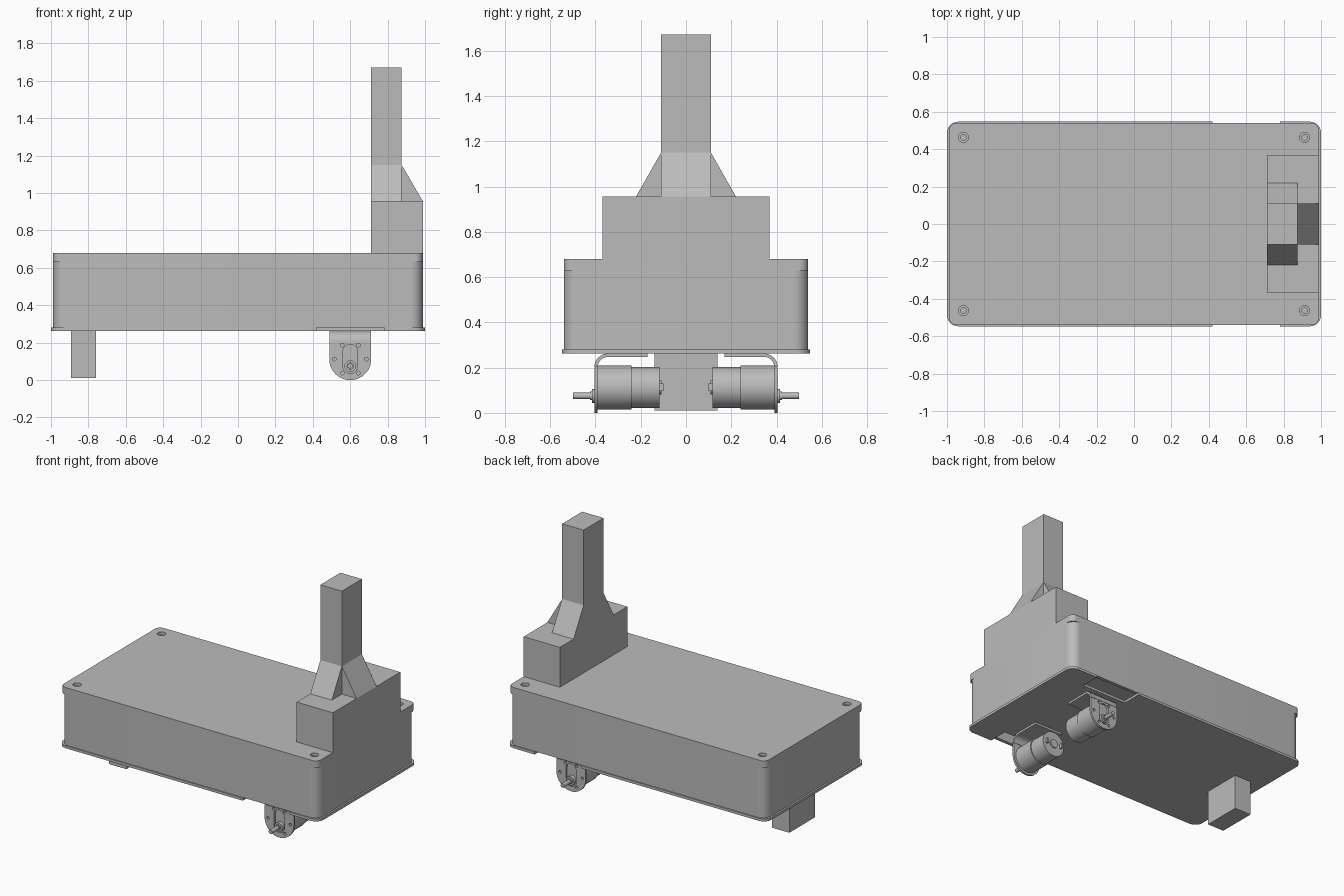
import bpy, bmesh
from math import sin, cos, pi, radians

if "Cube" in bpy.data.objects:
    bpy.data.objects.remove(bpy.data.objects["Cube"], do_unlink=True)

grey = bpy.data.materials.new("plain grey")
grey.use_nodes = True
colour = (0.5, 0.5, 0.5, 1)
grey.diffuse_color = colour
grey.node_tree.nodes["Principled BSDF"].inputs["Base Color"].default_value = colour


def arc(cx, cy, r, start, end, n=10):
    """Points along an arc, angles in quarter turns."""
    angles = [(start + (end - start) * i / n) * pi / 2 for i in range(n + 1)]
    return [(cx + r * cos(a), cy + r * sin(a)) for a in angles]


def circle(cx, cy, r, n=32):
    return arc(cx, cy, r, 0, 4, n)[:-1]


def rounded(hx, hy, r):
    corners = [(1, 1), (-1, 1), (-1, -1), (1, -1)]
    return [p for q, (sx, sy) in enumerate(corners)
            for p in arc(sx * (hx - r), sy * (hy - r), r, q, q + 1)]


def rect(x0, x1, y0, y1):
    return [(x0, y0), (x1, y0), (x1, y1), (x0, y1)]


def prism(name, profile, axis, lo, hi):
    """Extrude a closed 2D profile along an axis."""
    place = {"x": lambda u, v, w: (w, u, v),
             "y": lambda u, v, w: (u, w, v),
             "z": lambda u, v, w: (u, v, w)}[axis]
    bm = bmesh.new()
    low = [bm.verts.new(place(u, v, lo)) for u, v in profile]
    high = [bm.verts.new(place(u, v, hi)) for u, v in profile]
    bm.faces.new(low)
    bm.faces.new(high)
    n = len(profile)
    for i in range(n):
        j = (i + 1) % n
        bm.faces.new((low[i], low[j], high[j], high[i]))
    bmesh.ops.recalc_face_normals(bm, faces=bm.faces)
    mesh = bpy.data.meshes.new(name)
    bm.to_mesh(mesh)
    bm.free()
    mesh.materials.append(grey)
    ob = bpy.data.objects.new(name, mesh)
    bpy.context.collection.objects.link(ob)
    return ob


def activate(ob):
    bpy.ops.object.select_all(action="DESELECT")
    ob.select_set(True)
    bpy.context.view_layer.objects.active = ob


def cut(ob, *cutters):
    activate(ob)
    for cutter in cutters:
        mod = ob.modifiers.new("cut", "BOOLEAN")
        mod.operation, mod.solver, mod.object = "DIFFERENCE", "EXACT", cutter
        bpy.ops.object.modifier_apply(modifier=mod.name)
        bpy.data.objects.remove(cutter, do_unlink=True)


def smooth(ob):
    activate(ob)
    bpy.ops.object.shade_smooth_by_angle(angle=radians(30))


# Hollow case with a sharper-cornered lid
case = prism("case_wall", rounded(0.988, 0.54, 0.065), "z", 0.28, 0.63)
cut(case, prism("case_hollow", rounded(0.965, 0.517, 0.045), "z", 0.2, 0.7))
smooth(case)
lid = prism("case_lid", rounded(0.988, 0.54, 0.04), "z", 0.63, 0.68)
for x in (-0.912, 0.912):
    for y in (-0.463, 0.463):
        cut(lid, prism("counterbore", circle(x, y, 0.027), "z", 0.66, 0.7),
            prism("screw_hole", circle(x, y, 0.015), "z", 0.6, 0.7))
smooth(lid)

# Base plate with a wheel notch on each side
plate = prism("base_plate", rounded(1, 0.547, 0.06), "z", 0.262, 0.28)
for y0, y1 in ((-0.7, -0.405), (0.405, 0.7)):
    cut(plate, prism("wheel_notch", rect(0.42, 0.78, y0, y1), "z", 0.2, 0.3))
smooth(plate)

# Tower: block, column and three gussets
prism("tower_block", rect(0.71, 0.988, -0.37, 0.37), "z", 0.68, 0.957)
prism("tower_column", rect(0.71, 0.875, -0.11, 0.11), "z", 0.957, 1.672)
for side, s in (("left", 1), ("right", -1)):
    prism("gusset_" + side, [(s * 0.11, 0.957), (s * 0.22, 0.957), (s * 0.11, 1.15)],
          "x", 0.71, 0.875)
prism("gusset_end", [(0.875, 0.957), (0.988, 0.957), (0.875, 1.15)], "y", -0.11, 0.11)

# Support block under the far end
prism("support_block", rect(-0.892, -0.76, -0.14, 0.14), "z", 0.01, 0.262)

# Motor and bracket on the front side, mirrored to the back
MX, MZ = 0.6, 0.112
face = prism("bracket_face", arc(MX, MZ, MZ, 2, 4, 32) + [(0.712, 0.2), (0.488, 0.2)],
             "y", -0.405, -0.39)
slot = arc(MX, 0.15, 0.04, 0, 2, 16) + arc(MX, 0.075, 0.04, 2, 4, 16)
holes = [prism("hole", circle(MX + 0.086 * cos(k * pi / 3), MZ + 0.086 * sin(k * pi / 3),
                              0.01, 16), "y", -0.5, -0.3) for k in range(6)]
cut(face, prism("slot", slot, "y", -0.5, -0.3), *holes)

bend = arc(-0.345, 0.202, 0.06, 2, 1) + [(-0.17, 0.262), (-0.17, 0.247)] \
    + arc(-0.345, 0.202, 0.045, 1, 2)
parts = [face, prism("bracket_flange", bend, "x", 0.488, 0.712)]


def turned(name, r, y0, y1, z=MZ, x=MX):
    parts.append(prism(name, circle(x, z, r, 40), "y", y0, y1))


turned("gearbox", 0.097, -0.39, -0.24)
turned("motor_can", 0.09, -0.24, -0.118)
turned("motor_rear_boss", 0.03, -0.118, -0.108)
turned("shaft_boss", 0.031, -0.415, -0.385, 0.075)
turned("shaft_collar", 0.019, -0.425, -0.41, 0.075)
turned("shaft", 0.014, -0.5, -0.42, 0.075)
for x in (MX - 0.06, MX + 0.06):
    parts.append(prism("motor_terminal", rect(x - 0.006, x + 0.006, 0.097, 0.13),
                       "y", -0.118, -0.1))

for part in parts:
    smooth(part)
    mirror = part.modifiers.new("both_sides", "MIRROR")
    mirror.use_axis = (False, True, False)
    mirror.use_mirror_merge = False
